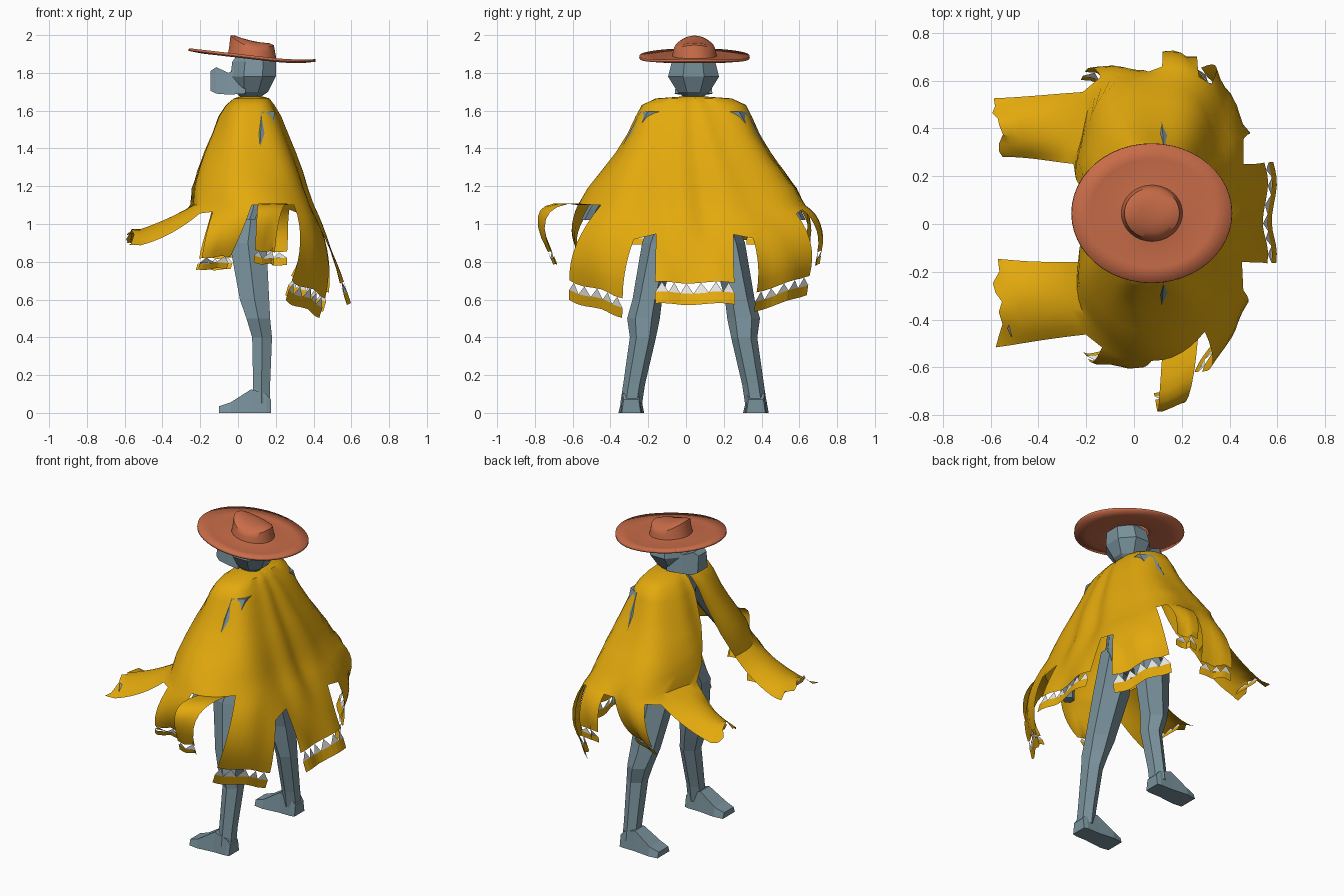
import bpy, bmesh, math, random
from mathutils import Vector

if "Cube" in bpy.data.objects:
    bpy.data.objects.remove(bpy.data.objects["Cube"])

random.seed(4)
CY = 0.04  # the figure's mid plane; it looks toward -x


def material(name, rgb):
    m = bpy.data.materials.new(name)
    m.diffuse_color = (*rgb, 1)
    m.use_nodes = True
    m.node_tree.nodes["Principled BSDF"].inputs["Base Color"].default_value = m.diffuse_color
    return m


YELLOW = material("mustard_cloth", (0.77, 0.4, 0.004))
GREY = material("slate_body", (0.19, 0.285, 0.33))
RUST = material("rust_felt", (0.58, 0.15, 0.065))
WHITE = material("white_trim", (0.8, 0.8, 0.78))


def finish(bm, name, mats, smooth=False, fix_normals=True):
    if fix_normals:
        bmesh.ops.recalc_face_normals(bm, faces=bm.faces)
    me = bpy.data.meshes.new(name)
    bm.to_mesh(me)
    bm.free()
    ob = bpy.data.objects.new(name, me)
    bpy.context.collection.objects.link(ob)
    for m in mats:
        me.materials.append(m)
    if smooth:
        bpy.context.view_layer.objects.active = ob
        ob.select_set(True)
        bpy.ops.object.shade_smooth_by_angle(angle=math.radians(40))
        ob.select_set(False)
    return ob


def loft(name, rings, mat):
    """Skin a list of equal closed rings, with both ends capped."""
    bm = bmesh.new()
    rows = [[bm.verts.new(p) for p in r] for r in rings]
    n = len(rows[0])
    for a, b in zip(rows, rows[1:]):
        for i in range(n):
            bm.faces.new((a[i], a[(i + 1) % n], b[(i + 1) % n], b[i]))
    bm.faces.new(rows[0])
    bm.faces.new(rows[-1])
    return finish(bm, name, [mat])


def ring(z, x0, x1, yc, yh, n=8):
    """Horizontal polygon spanning x0..x1 and yc-yh..yc+yh."""
    k = 1 / math.cos(math.pi / n)
    out = []
    for i in range(n):
        a = math.tau * (i + 0.5) / n
        out.append(Vector(((x0 + x1) / 2 + (x1 - x0) / 2 * k * math.cos(a),
                           yc + yh * k * math.sin(a), z)))
    return out


def box_ring(x, yc, yh, z0, z1):
    return [Vector((x, yc - yh, z0)), Vector((x, yc + yh, z0)),
            Vector((x, yc + yh * 0.8, z1)), Vector((x, yc - yh * 0.8, z1))]


# ---- body: torso, legs, feet, arms ----
loft("torso", [ring(z, a, b, CY, h) for z, a, b, h in [
    (0.98, 0.01, 0.14, 0.09), (1.1, -0.02, 0.17, 0.17), (1.3, 0.0, 0.16, 0.14),
    (1.5, -0.03, 0.18, 0.2), (1.61, 0.02, 0.15, 0.2), (1.64, 0.04, 0.12, 0.06),
    (1.72, 0.04, 0.12, 0.05)]], GREY)

LEG = [(1.12, 0.0, 0.16, 0.1, 0.08), (0.9, -0.045, 0.15, 0.18, 0.08),
       (0.6, 0.01, 0.165, 0.245, 0.068), (0.5, 0.045, 0.17, 0.265, 0.075),
       (0.4, 0.075, 0.18, 0.268, 0.06), (0.15, 0.08, 0.17, 0.315, 0.05),
       (0.05, 0.08, 0.17, 0.33, 0.05)]
FOOT = [(-0.1, 0.06, 0.035), (-0.04, 0.068, 0.055), (0.07, 0.056, 0.125),
        (0.15, 0.056, 0.1), (0.175, 0.05, 0.07)]
ARM = [(0.125, 0.2, 1.595, 0.07), (0.11, 0.4, 1.27, 0.045),
       (0.08, 0.53, 1.08, 0.03), (0.06, 0.56, 1.02, 0.03)]
for s, side in ((1, "left"), (-1, "right")):
    loft(side + "_leg", [ring(z, a, b, CY + s * o, h, 6) for z, a, b, o, h in LEG], GREY)
    loft(side + "_foot", [box_ring(x, CY + s * 0.33, h, 0, z) for x, h, z in FOOT], GREY)
    loft(side + "_arm", [ring(z, x - r, x + r, CY + s * o, r, 6) for x, o, z, r in ARM], GREY)

# ---- head with blunt muzzle ----
loft("head", [ring(z, a, b, CY, h) for z, a, b, h in [
    (1.66, 0.03, 0.1, 0.04), (1.7, -0.02, 0.16, 0.085), (1.78, -0.04, 0.2, 0.135),
    (1.86, -0.03, 0.2, 0.115), (1.9, 0.0, 0.18, 0.08)]], GREY)
loft("muzzle", [box_ring(x, CY, h, a, b) for x, h, a, b in [
    (0.04, 0.1, 1.69, 1.85), (-0.05, 0.075, 1.685, 1.8),
    (-0.115, 0.065, 1.69, 1.83), (-0.145, 0.05, 1.705, 1.81)]], GREY)

# ---- wide-brimmed hat, sloping down toward the back ----
bm = bmesh.new()
rows = []
for r, z, dome in [(0.335, 1.892, 0), (0.26, 1.886, 0), (0.17, 1.886, 0), (0.128, 1.89, 0),
                   (0.122, 1.92, 0), (0.115, 1.972, 3.2), (0.09, 1.977, 3.2),
                   (0.05, 1.972, 2.5), (0.015, 1.97, 2)]:
    row = []
    for i in range(48):
        a = math.tau * i / 48
        x, y = r * math.cos(a), r * math.sin(a) * (0.87 if r > 0.15 else 0.92)
        slope = 0.22 if dome else 0.115
        lift = 0.35 * max(0, x - 0.1) ** 2
        row.append(bm.verts.new((x + 0.075, y + 0.045,
                                 z - slope * x + lift - dome * y * y)))
    rows.append(row)
for a, b in zip(rows, rows[1:]):
    for i in range(48):
        bm.faces.new((a[i], a[(i + 1) % 48], b[(i + 1) % 48], b[i]))
bm.faces.new(rows[-1])
hat = finish(bm, "hat", [RUST], True)
hat.modifiers.new("felt", "SOLIDIFY").thickness = 0.014

# ---- poncho: split-front shell, then torn flaps growing from its lower ring ----
N = 72
SHELL = [(1.675, 0.01, 0.13, 0.06, 0.1), (1.665, -0.02, 0.165, 0.2, 0.1),
         (1.63, -0.06, 0.19, 0.275, 0.1), (1.57, -0.1, 0.225, 0.305, 0.12),
         (1.48, -0.135, 0.26, 0.345, 0.16), (1.38, -0.18, 0.3, 0.405, 0.22),
         (1.28, -0.215, 0.335, 0.48, 0.32), (1.19, -0.24, 0.36, 0.55, 0.45),
         (1.1, -0.25, 0.39, 0.6, 0.58)]


def shell_point(k, i):
    z, x0, x1, b, gap = SHELL[k]
    phi = gap + (math.tau - 2 * gap) * i / N
    a, c, s = (x1 - x0) / 2, -math.cos(phi), math.sin(phi)
    r = (abs(c / a) ** 2.8 + abs(s / b) ** 2.8) ** (-1 / 2.8)
    r += 0.0016 * k * math.sin(9 * phi + 0.4 * k)  # soft folds
    return Vector(((x0 + x1) / 2 + r * c, CY + r * s, z))


bm = bmesh.new()
shell = [[bm.verts.new(shell_point(k, i)) for i in range(N + 1)] for k in range(len(SHELL))]
for a, b in zip(shell, shell[1:]):
    for i in range(N):
        bm.faces.new((a[i], a[i + 1], b[i + 1], b[i]))

# flap: first column, last column, hem start, hem end, outward bulge, sag,
#       trim size, rows joined to the next flap
FLAPS = [
    (0, 8, (-0.54, 0.28, 0.96), (-0.59, 0.53, 0.95), (0, 0, -0.01), 0.06, 0, 1),
    (9, 14, (-0.2, 0.64, 0.82), (-0.03, 0.57, 0.82), (0, 0.04, 0), 0.0, 0.6, 1),
    (15, 19, (0.13, 0.72, 0.86), (0.25, 0.69, 0.85), (0, 0.04, 0.02), 0.0, 0.6, 1),
    (20, 27, (0.29, 0.66, 0.73), (0.475, 0.37, 0.635), (0.045, 0.05, 0), 0.0, 0.9, 3),
    (28, 44, (0.55, 0.26, 0.69), (0.55, -0.17, 0.69), (0.01, 0, 0), 0.0, 1.0, 3),
    (45, 52, (0.47, -0.33, 0.61), (0.28, -0.62, 0.7), (0.045, -0.04, 0), 0.0, 0.9, 0),
    (53, 57, (0.2, -0.71, 0.85), (0.08, -0.74, 0.86), (0, -0.12, 0.09), 0.0, 0.6, 0),
    (58, 63, (-0.03, -0.55, 0.83), (-0.2, -0.57, 0.82), (0, -0.04, 0), 0.0, 0.6, 1),
    (64, 72, (-0.56, -0.51, 0.94), (-0.57, -0.15, 0.97), (0, 0, -0.01), 0.06, 0, 0),
]
ROWS = 8
trims, edge, joined = [], None, 0
for i0, i1, A, B, bulge, sag, trim, join in FLAPS:
    grid = [shell[-1][i0:i1 + 1]]
    for k in range(1, ROWS + 1):
        t, row = k / ROWS, []
        for j, start in enumerate(grid[0]):
            v = j / (i1 - i0)
            end = Vector(A).lerp(Vector(B), v)
            end.z -= sag * (2 * v - 1) ** 2
            p = start.co.lerp(end, t) + Vector(bulge) * 4 * t * (1 - t)
            p.z -= sag * (2 * v - 1) ** 2 * 2 * t * (1 - t)
            p += Vector((0.6, 0.4, 0.3)) * 0.018 * t * math.sin(9 * v + 3 * t + i0)
            if k == ROWS and not trim:  # ragged torn hem
                p.z += random.uniform(-0.025, 0.025)
                p.x += random.uniform(-0.015, 0.015)
            row.append(bm.verts.new(p))
        for j in range(i1 - i0):
            bm.faces.new((grid[-1][j], grid[-1][j + 1], row[j + 1], row[j]))
        grid.append(row)
    for k in range(joined):  # web between neighbouring flaps above the tear
        bm.faces.new((edge[k], grid[k][0], grid[k + 1][0], edge[k + 1]))
    edge, joined = [r[-1] for r in grid], join
    if trim:
        hem = [v.co.copy() for v in grid[-1]]
        drop = sum((b.co - a.co for a, b in zip(grid[-2], grid[-1])), Vector()).normalized()
        trims.append((hem, drop, trim))
# the shell needs a closing web at each column pair above the tears
finish(bm, "poncho", [YELLOW], True, False)

# ---- hem trim: white teeth above a cloth band ----
# the split-front sleeves carry a small trim curled underneath
for s, y0, y1 in ((1, 0.32, 0.5), (-1, -0.47, -0.2)):
    trims.append(([Vector((-0.53, y0 + (y1 - y0) * k / 4, 0.955)) for k in range(5)],
                  Vector((0.45, 0, -0.89)), 0.6))
bm = bmesh.new()
for hem, drop, size in trims:
    def at(v, d):
        f = v * (len(hem) - 1)
        i = min(int(f), len(hem) - 2)
        return hem[i].lerp(hem[i + 1], f - i) + drop * d * size
    teeth = max(2, round((hem[-1] - hem[0]).length / 0.075))
    for k in range(teeth):
        tri = [bm.verts.new(at((k + u) / teeth, d))
               for u, d in ((0, 0.058), (1, 0.058), (0.5, 0))]
        bm.faces.new(tri).material_index = 1
    for k in range(12):
        bm.faces.new([bm.verts.new(at((k + u) / 12, d))
                      for u, d in ((0, 0.055), (1, 0.055), (1, 0.12), (0, 0.12))])
bmesh.ops.remove_doubles(bm, verts=bm.verts, dist=0.0005)
finish(bm, "hem_trim", [YELLOW, WHITE], False, False)
